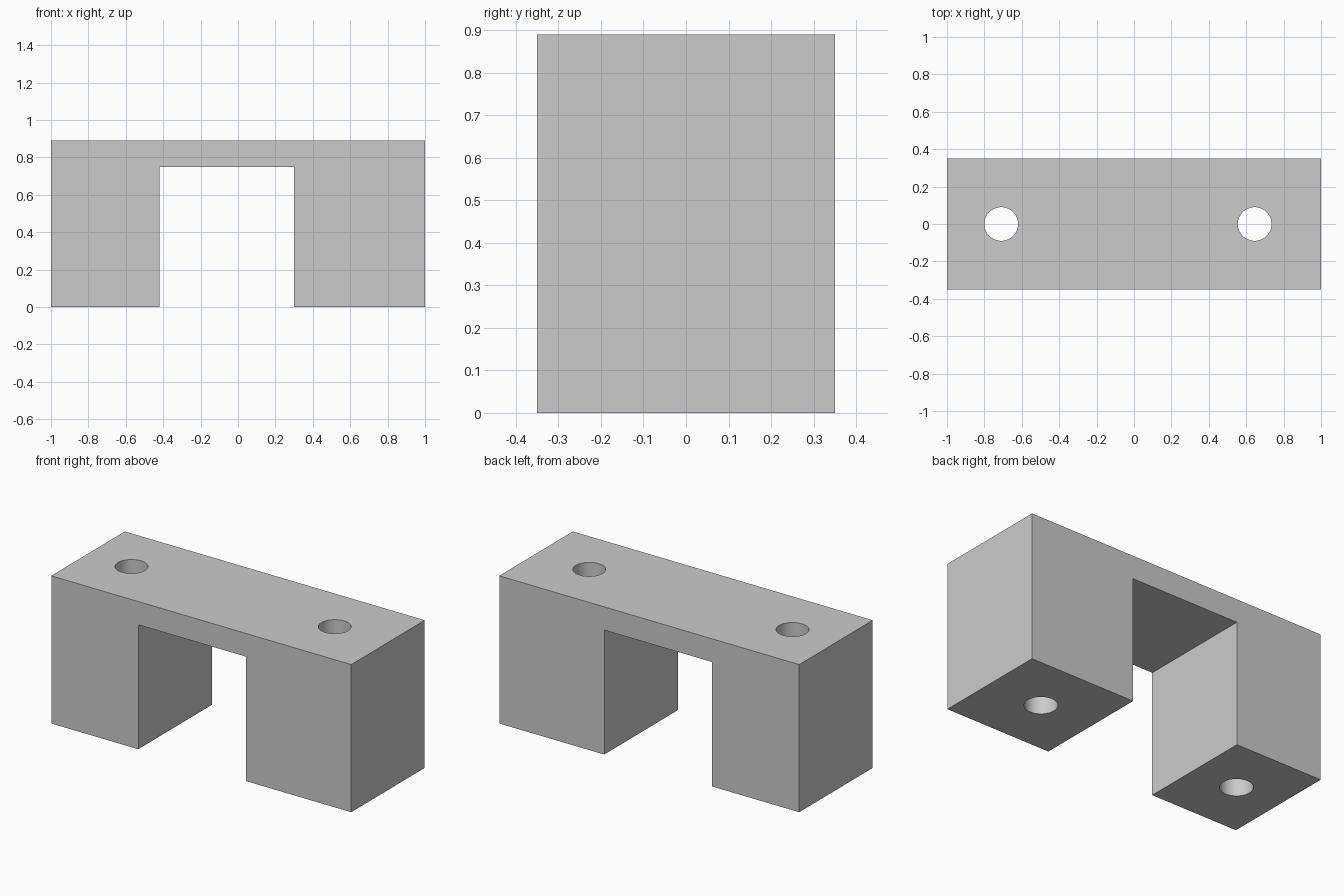
import bpy
import bmesh
import math
from mathutils import Vector

cube = bpy.data.objects.get("Cube")
if cube:
    bpy.data.objects.remove(cube, do_unlink=True)

HEIGHT, DEPTH = 0.89, 0.70
HOLE_RADIUS = 0.09
HOLE_X = {"right": -0.71, "left": 0.645}

# Single grey material
grey = bpy.data.materials.new("light grey")
grey.use_nodes = True
colour = (0.6, 0.6, 0.6, 1)
grey.diffuse_color = colour
grey.node_tree.nodes["Principled BSDF"].inputs["Base Color"].default_value = colour


def link_mesh(name, bm):
    bmesh.ops.recalc_face_normals(bm, faces=bm.faces)
    mesh = bpy.data.meshes.new(name)
    bm.to_mesh(mesh)
    bm.free()
    mesh.materials.append(grey)
    obj = bpy.data.objects.new(name, mesh)
    bpy.context.collection.objects.link(obj)
    return obj


# Bridge body: arch-shaped front profile extruded through the depth
profile = [(-1, 0), (-0.42, 0), (-0.42, 0.75), (0.30, 0.75),
           (0.30, 0), (1, 0), (1, HEIGHT), (-1, HEIGHT)]
bm = bmesh.new()
front = bm.faces.new([bm.verts.new((x, -DEPTH / 2, z)) for x, z in profile])
extruded = bmesh.ops.extrude_face_region(bm, geom=[front], use_keep_orig=True)
back_verts = [g for g in extruded["geom"] if isinstance(g, bmesh.types.BMVert)]
bmesh.ops.translate(bm, verts=back_verts, vec=Vector((0, DEPTH, 0)))
body = link_mesh("bridge_bracket", bm)

bpy.ops.object.select_all(action="DESELECT")
body.select_set(True)
bpy.context.view_layer.objects.active = body

# Vertical bolt holes through both legs
for side, x in HOLE_X.items():
    bm = bmesh.new()
    bmesh.ops.create_cone(bm, cap_ends=True, segments=64, radius1=HOLE_RADIUS,
                          radius2=HOLE_RADIUS, depth=HEIGHT + 0.2)
    cutter = link_mesh(side + "_hole_cutter", bm)
    cutter.location = (x, 0, HEIGHT / 2)
    cutter.hide_render = True
    bpy.context.view_layer.update()
    cut = body.modifiers.new(side + "_hole", "BOOLEAN")
    cut.operation = "DIFFERENCE"
    cut.solver = "EXACT"
    cut.object = cutter
    bpy.ops.object.modifier_apply(modifier=cut.name)
    bpy.data.objects.remove(cutter, do_unlink=True)

# Smooth hole walls, crisp block edges
bpy.ops.object.shade_smooth_by_angle(angle=math.radians(30))
